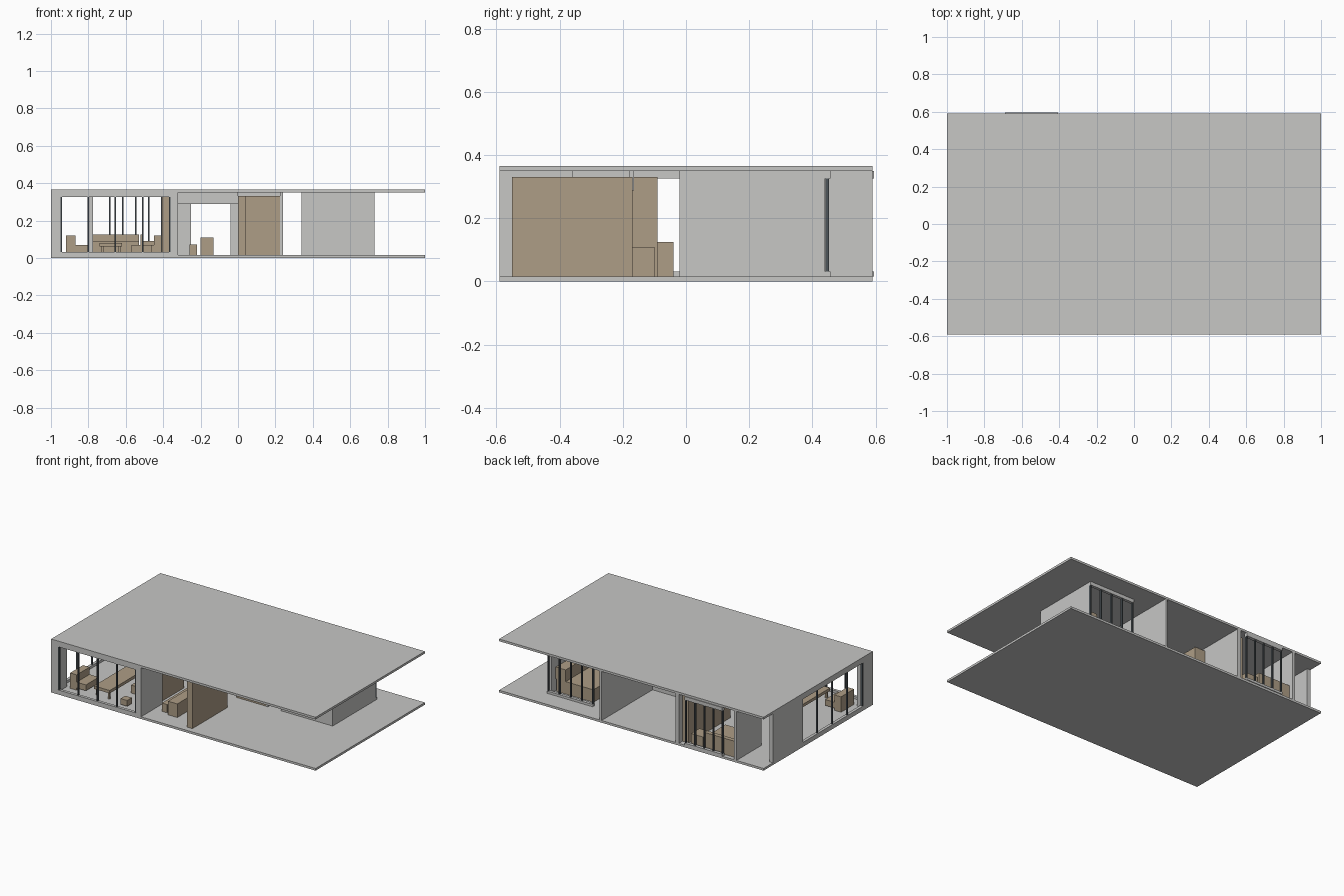
import bpy

if "Cube" in bpy.data.objects:
    bpy.data.objects.remove(bpy.data.objects["Cube"])


def material(name, rgb):
    m = bpy.data.materials.new(name)
    m.diffuse_color = (*rgb, 1)
    m.use_nodes = True
    m.node_tree.nodes["Principled BSDF"].inputs["Base Color"].default_value = m.diffuse_color
    return m


CONCRETE = material("pale_concrete", (0.57, 0.57, 0.56))
WOOD = material("light_wood", (0.42, 0.34, 0.24))
METAL = material("dark_metal", (0.075, 0.09, 0.10))
FLOOR, CEIL = 0.015, 0.35
SILL, HEAD = 0.031, 0.326


def box(name, mat, x0, x1, y0, y1, z0=FLOOR, z1=CEIL):
    """Axis-aligned box given by its limits."""
    bpy.ops.mesh.primitive_cube_add(size=1, location=((x0 + x1) / 2, (y0 + y1) / 2, (z0 + z1) / 2))
    o = bpy.context.object
    o.name = name
    o.scale = (x1 - x0, y1 - y0, z1 - z0)
    o.data.materials.append(mat)
    return o


def window(name, axis, a0, a1, b0, b1, panes):
    """Sill, header and evenly spaced mullions; a runs along the wall, b is its depth."""
    def put(part, mat, p0, p1, q0, q1, z0, z1):
        if axis == 'X':
            box(name + part, mat, p0, p1, q0, q1, z0, z1)
        else:
            box(name + part, mat, q0, q1, p0, p1, z0, z1)
    put("_sill", CONCRETE, a0, a1, b0, b1, FLOOR, SILL)
    put("_header", CONCRETE, a0, a1, b0, b1, HEAD, CEIL)
    mid, h = (b0 + b1) / 2, 0.004
    for i in range(panes + 1):
        c = a0 + h + (a1 - a0 - 2 * h) * i / panes
        put("_mullion", METAL, c - h, c + h, mid - 0.006, mid + 0.006, SILL, HEAD)


# Slabs
box("floor_slab", CONCRETE, -1, 1, -0.59, 0.59, 0, FLOOR)
box("roof_slab", CONCRETE, -1, 1, -0.59, 0.59, CEIL, 0.365)

# Concrete walls
box("corner_pillar", CONCRETE, -1, -0.95, -0.59, -0.49)
box("left_wall", CONCRETE, -1, -0.975, 0.165, 0.49)
box("front_cross_wall", CONCRETE, -0.36, -0.32, -0.59, -0.36)
box("rear_cross_wall", CONCRETE, -0.36, -0.335, 0.04, 0.59)
box("entry_wall", CONCRETE, -0.795, -0.775, 0.32, 0.59)
box("middle_wall", CONCRETE, 0.225, 0.24, -0.02, 0.59)
box("kitchen_back_wall", CONCRETE, -0.04, 0.225, 0.02, 0.04)
box("kitchen_side_wall", CONCRETE, -0.335, -0.25, 0.02, 0.04)
box("kitchen_header", CONCRETE, -0.36, 0.0, -0.18, -0.165, 0.288, CEIL)
box("guest_front_wall", CONCRETE, 0.34, 0.73, -0.02, 0.0)
box("guest_right_wall", CONCRETE, 0.71, 0.73, 0.0, 0.44)

# Windows
window("front_window", 'X', -0.95, -0.36, -0.59, -0.57, 4)
window("side_window", 'Y', -0.49, 0.165, -1.0, -0.98, 4)
window("rear_window", 'X', -0.69, -0.405, 0.572, 0.595, 4)
window("guest_window", 'X', 0.385, 0.73, 0.437, 0.457, 4)

# Tall wooden joinery
box("wood_partition", WOOD, 0.0, 0.04, -0.55, -0.17, FLOOR, 0.33)
box("kitchen_cupboard", WOOD, 0.0, 0.225, -0.018, 0.02, FLOOR, 0.33)
box("living_cabinet", WOOD, -0.405, -0.345, -0.36, -0.09, FLOOR, 0.33)
box("bedroom_wardrobe", WOOD, -0.405, -0.36, 0.1, 0.55, FLOOR, 0.33)
box("bath_cabinet", WOOD, -0.335, -0.255, 0.04, 0.28, FLOOR, 0.33)

# Kitchen island and bench
box("kitchen_island", WOOD, -0.2, -0.13, -0.47, -0.1, FLOOR, 0.108)
box("kitchen_bench", WOOD, -0.26, -0.22, -0.45, -0.15, FLOOR, 0.072)

# Living room
box("sofa_seat", WOOD, -0.92, -0.80, -0.5, -0.36, 0.03, 0.07)
box("sofa_back", WOOD, -0.92, -0.87, -0.5, -0.36, FLOOR, 0.12)
box("long_table_top", WOOD, -0.74, -0.62, -0.5, -0.12, 0.06, 0.08)
for x in (-0.73, -0.64):
    for y in (-0.49, -0.14):
        box("long_table_leg", WOOD, x, x + 0.012, y, y + 0.012, FLOOR, 0.06)
box("stool", WOOD, -0.51, -0.46, -0.54, -0.49, 0.03, 0.07)
for y in (-0.34, -0.22, -0.10):
    box("chair_seat", WOOD, -0.57, -0.51, y, y + 0.06, FLOOR, 0.07)
    box("chair_back", WOOD, -0.52, -0.51, y, y + 0.06, 0.07, 0.125)
box("armchair_seat", WOOD, -0.5, -0.41, -0.3, -0.15, FLOOR, 0.07)
box("armchair_back", WOOD, -0.45, -0.41, -0.3, -0.15, 0.07, 0.12)

# Rear bedroom
box("bed_base", WOOD, -0.775, -0.53, 0.33, 0.56, FLOOR, 0.09)
box("bed_headboard", WOOD, -0.775, -0.53, 0.53, 0.56, 0.09, 0.125)
box("bedside_table", WOOD, -0.52, -0.43, 0.47, 0.56, FLOOR, 0.09)

# Guest room
box("guest_bed", WOOD, 0.42, 0.70, 0.1, 0.4, FLOOR, 0.1)
box("guest_headboard", WOOD, 0.63, 0.705, 0.1, 0.4, 0.1, 0.18)
